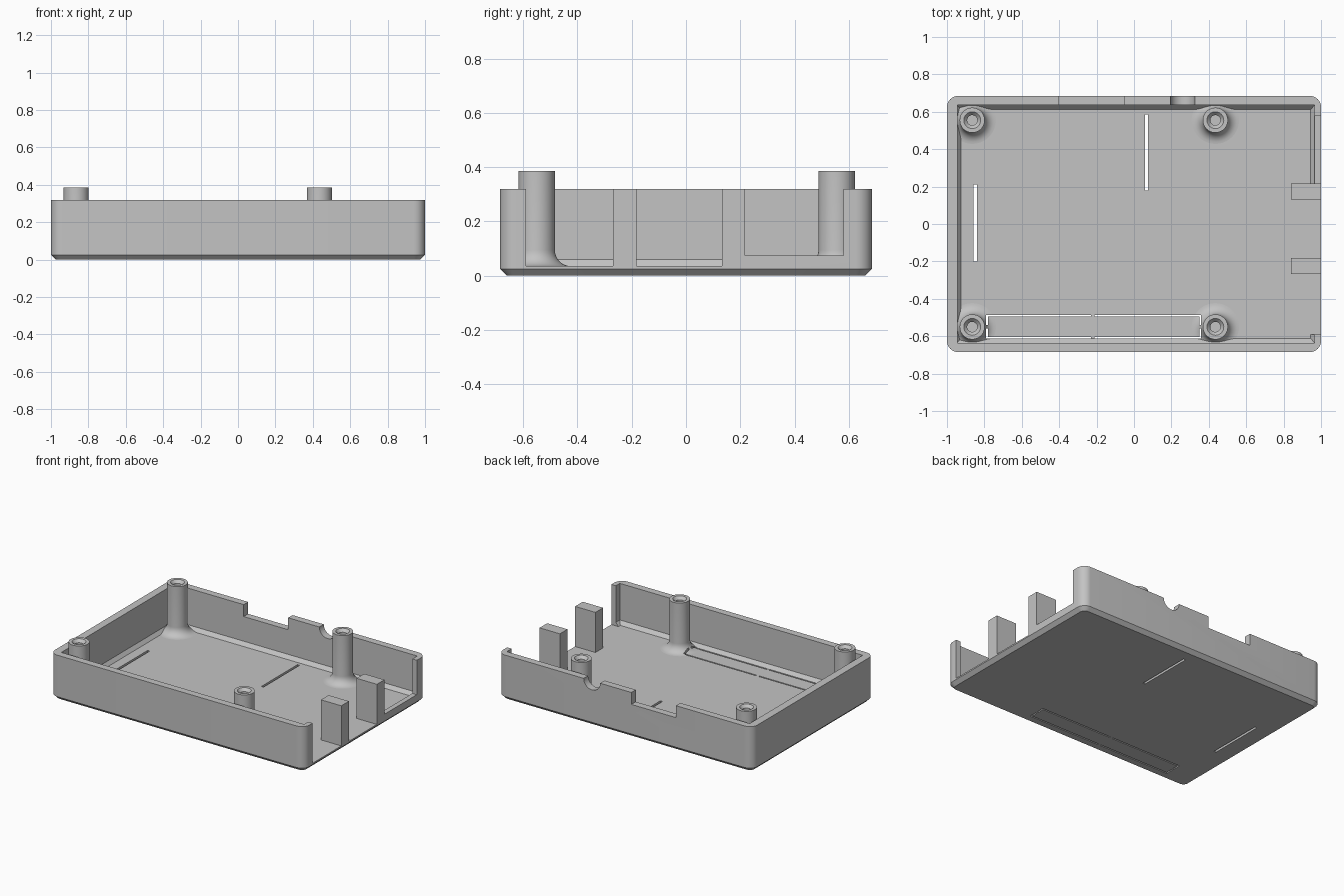
import bpy, bmesh
from math import cos, sin, pi

if "Cube" in bpy.data.objects:
    bpy.data.objects.remove(bpy.data.objects["Cube"])

HALF_Y, WALL_TOP, FLOOR, CHAMFER = 0.685, 0.32, 0.035, 0.025

grey = bpy.data.materials.new("light grey plastic")
grey.use_nodes = True
colour = (0.55, 0.55, 0.55, 1)
grey.diffuse_color = colour
grey.node_tree.nodes["Principled BSDF"].inputs["Base Color"].default_value = colour


def make_object(name, bm):
    bmesh.ops.recalc_face_normals(bm, faces=bm.faces)
    mesh = bpy.data.meshes.new(name)
    bm.to_mesh(mesh)
    bm.free()
    mesh.materials.append(grey)
    obj = bpy.data.objects.new(name, mesh)
    bpy.context.collection.objects.link(obj)
    return obj


def loft(name, rings):
    """Closed solid through matching rings of points."""
    bm = bmesh.new()
    loops = [[bm.verts.new(p) for p in ring] for ring in rings]
    n = len(loops[0])
    for a, b in zip(loops, loops[1:]):
        for i in range(n):
            j = (i + 1) % n
            bm.faces.new((a[i], a[j], b[j], b[i]))
    bm.faces.new(loops[0][::-1])
    bm.faces.new(loops[-1])
    return make_object(name, bm)


def rect(x0, x1, y0, y1, z):
    return [(x0, y0, z), (x1, y0, z), (x1, y1, z), (x0, y1, z)]


def box(name, x0, x1, y0, y1, z0, z1):
    return loft(name, [rect(x0, x1, y0, y1, z0), rect(x0, x1, y0, y1, z1)])


def rounded_rect(hx, hy, r, z, steps=8):
    points = []
    for k, (sx, sy) in enumerate([(1, 1), (-1, 1), (-1, -1), (1, -1)]):
        for i in range(steps + 1):
            a = (k + i / steps) * pi / 2
            points.append((sx * (hx - r) + r * cos(a), sy * (hy - r) + r * sin(a), z))
    return points


def lathe(name, profile, x, y, sides=40):
    rings = [[(x + r * cos(2 * pi * i / sides), y + r * sin(2 * pi * i / sides), z)
              for i in range(sides)] for r, z in profile]
    return loft(name, rings)


def cut(obj, cutter):
    mod = obj.modifiers.new("cut", 'BOOLEAN')
    mod.operation, mod.solver, mod.object = 'DIFFERENCE', 'EXACT', cutter
    bpy.context.view_layer.objects.active = obj
    bpy.ops.object.modifier_apply(modifier=mod.name)


# Tray body with rounded corners and chamfered underside
tray = loft("tray", [
    rounded_rect(1 - CHAMFER, HALF_Y - CHAMFER, 0.035, 0),
    rounded_rect(1, HALF_Y, 0.06, CHAMFER),
    rounded_rect(1, HALF_Y, 0.06, WALL_TOP)])

# Cavity, with a sloped foot along the walls
cavity = loft("cavity_cutter", [
    rect(-0.925, 0.945, -0.612, 0.612, FLOOR),
    rect(-0.945, 0.965, -0.635, 0.635, 0.06),
    rect(-0.945, 0.965, -0.635, 0.635, 0.5)])

# Openings in the side wall, and notches in the back wall
tray_cutters = [
    cavity,
    box("low_opening_cutter", 0.93, 1.1, -0.59, 0.215, FLOOR, 0.5),
    box("high_opening_cutter", 0.93, 1.1, 0.2, 0.58, 0.075, 0.5),
    box("back_notch_cutter", -0.4, -0.05, 0.62, 0.8, 0.235, 0.5),
    loft("round_notch_cutter", [
        [(0.26 + 0.065 * cos(2 * pi * i / 32), y, WALL_TOP + 0.065 * sin(2 * pi * i / 32))
         for i in range(32)] for y in (0.62, 0.8)])]

# Floor slots, and the bridged outline of a break-out panel
slots = [(0.058, 0.075, 0.18, 0.585), (-0.857, -0.84, -0.2, 0.21)]
for y in (-0.495, -0.613):
    slots += [(-0.79, -0.23, y, y + 0.009), (-0.21, 0.359, y, y + 0.009)]
for x in (-0.79, 0.35):
    slots += [(x, x + 0.009, -0.54, -0.486), (x, x + 0.009, -0.613, -0.56)]
slot_cutters = [box("slot_cutter", *s, -0.1, 0.12) for s in slots]

for cutter in tray_cutters + slot_cutters:
    cut(tray, cutter)

# Screw posts with a flared foot and a countersunk blind bore
R, FLARE, TOP = 0.067, 0.06, 0.385
profile = [(R + FLARE, 0.03)]
for i in range(9):
    a = pi / 2 * (1 - i / 8)
    profile.append((R + FLARE * (1 - cos(a)), FLOOR + FLARE * (1 - sin(a))))
profile += [(R, TOP), (0.045, TOP), (0.027, TOP - 0.02), (0.027, 0.2)]
parts = [tray]
for depth, y in (("front", -0.55), ("back", 0.555)):
    for side, x in (("right", -0.865), ("left", 0.435)):
        post = lathe(f"{depth}_{side}_post", profile, x, y)
        if depth == "front":
            for cutter in slot_cutters:
                cut(post, cutter)
        parts.append(post)

# Pillars between the side openings
for name, y0, y1 in (("front_pillar", -0.268, -0.182), ("back_pillar", 0.132, 0.217)):
    parts.append(box(name, 0.84, 1, y0, y1, FLOOR, WALL_TOP))

for cutter in tray_cutters + slot_cutters:
    bpy.data.objects.remove(cutter)

# Smooth the round surfaces, keeping edges sharp
bpy.ops.object.select_all(action='DESELECT')
for part in parts:
    part.select_set(True)
bpy.context.view_layer.objects.active = tray
bpy.ops.object.shade_smooth_by_angle()
